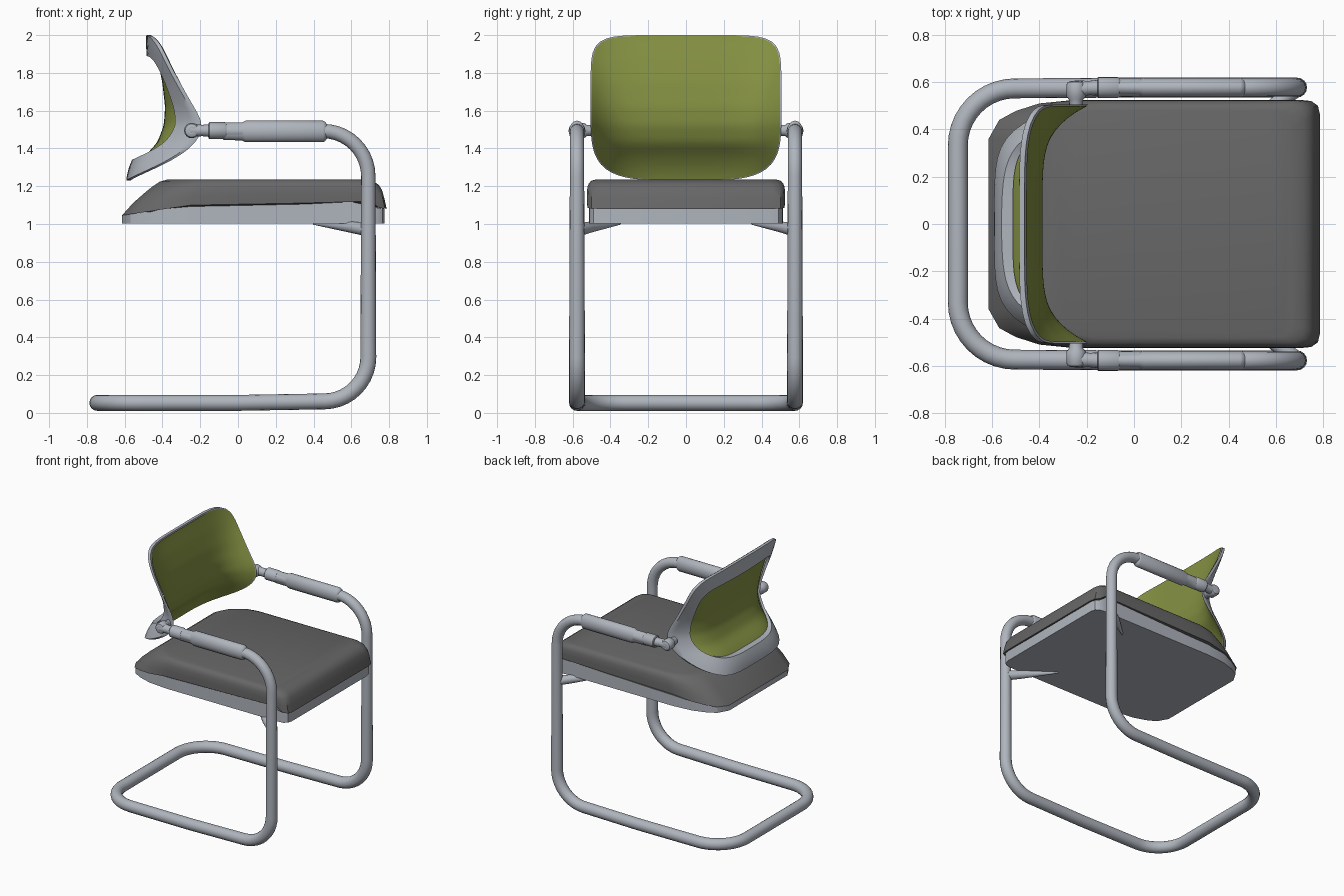
import bpy, math
from mathutils import Vector

if "Cube" in bpy.data.objects:
    bpy.data.objects.remove(bpy.data.objects["Cube"])


def material(name, r, g, b):
    m = bpy.data.materials.new(name)
    m.diffuse_color = (r, g, b, 1)
    m.use_nodes = True
    m.node_tree.nodes["Principled BSDF"].inputs["Base Color"].default_value = m.diffuse_color
    return m


SILVER = material("silver grey", .43, .46, .51)
CHARCOAL = material("charcoal fabric", .135, .135, .135)
GREEN = material("olive green", .235, .285, .055)


def interp(pts, t):
    if t <= pts[0][0]:
        return pts[0][1]
    for (a, va), (b, vb) in zip(pts, pts[1:]):
        if t <= b:
            return va + (vb - va) * (t - a) / (b - a)
    return pts[-1][1]


def smooth_interp(pts, t, h=.02):
    return sum(interp(pts, t + k * h) for k in (-1, -.5, 0, .5, 1)) / 5


def activate(ob):
    bpy.ops.object.select_all(action='DESELECT')
    ob.select_set(True)
    bpy.context.view_layer.objects.active = ob


def mesh_object(name, verts, faces, mat, angle=40):
    me = bpy.data.meshes.new(name)
    me.from_pydata(verts, [], faces)
    me.materials.append(mat)
    ob = bpy.data.objects.new(name, me)
    bpy.context.collection.objects.link(ob)
    activate(ob)
    bpy.ops.object.mode_set(mode='EDIT')
    bpy.ops.mesh.select_all(action='SELECT')
    bpy.ops.mesh.normals_make_consistent(inside=False)
    bpy.ops.object.mode_set(mode='OBJECT')
    bpy.ops.object.shade_smooth_by_angle(angle=math.radians(angle))
    return ob


def loft(n, rows, closed_rows=False):
    """Quads joining consecutive closed loops of n vertices."""
    return [(r % rows * n + i, r % rows * n + (i + 1) % n,
             (r + 1) % rows * n + (i + 1) % n, (r + 1) % rows * n + i)
            for r in range(rows if closed_rows else rows - 1) for i in range(n)]


def tube(name, pts, radii, mat, loc=(0, 0, 0), scale=(1, 1, 1)):
    cu = bpy.data.curves.new(name, 'CURVE')
    cu.dimensions = '3D'
    cu.bevel_depth = 1
    cu.bevel_resolution = 6
    cu.use_fill_caps = True
    sp = cu.splines.new('POLY')
    sp.points.add(len(pts) - 1)
    for p, co, r in zip(sp.points, pts, radii):
        p.co = (*co, 1)
        p.radius = r
    cu.materials.append(mat)
    ob = bpy.data.objects.new(name, cu)
    ob.location, ob.scale = loc, scale
    bpy.context.collection.objects.link(ob)
    activate(ob)
    bpy.ops.object.convert(target='MESH')
    bpy.ops.object.shade_smooth_by_angle(angle=math.radians(40))
    return bpy.context.object


def fillet(pts, steps=10):
    """Polyline from (point, corner radius) pairs with round right-angle bends."""
    out = [Vector(pts[0][0])]
    for i in range(1, len(pts) - 1):
        p, r = Vector(pts[i][0]), pts[i][1]
        if r == 0:
            out.append(p)
            continue
        a = (Vector(pts[i - 1][0]) - p).normalized() * r
        b = (Vector(pts[i + 1][0]) - p).normalized() * r
        for k in range(steps + 1):
            t = k / steps * math.pi / 2
            out.append(p + a * (1 - math.sin(t)) + b * (1 - math.cos(t)))
    out.append(Vector(pts[-1][0]))
    return out


# Continuous cantilever tube: arm, upright, floor loop and back up
W = .577
half = [((-.14, W, 1.492), 0), ((.69, W, 1.492), .24), ((.69, W, .065), .23),
        ((0, W, .053), 0), ((-.745, W - .005, .053), .24)]
path = fillet(half + [((x, -y, z), r) for (x, y, z), r in reversed(half)])
tube("tube_frame", path, [.042 if p.z < .3 else .038 for p in path], SILVER)

for s, side in ((1, "left"), (-1, "right")):
    # Arm pad, oval in section
    tube("arm_pad_" + side,
         [(x, 0, 0) for x in (-.29, -.285, -.19, -.17, .24, .25, .26)],
         [.04, .046, .047, .057, .057, .052, .04], SILVER,
         (.21, s * W, 1.49), (1, .75, 1))
    tube("arm_end_" + side, [(x, s * W, 1.494) for x in (-.155, -.15, -.07, -.06)],
         [.04, .045, .045, .038], SILVER, scale=(1, 1, 1))
    # Pivot holding the backrest
    tube("pivot_neck_" + side,
         [(-.25, s * .572, 1.495), (-.19, s * .575, 1.495), (-.14, s * W, 1.494)],
         [.036, .03, .034], SILVER)
    tube("pivot_" + side, [(-.245, s * y, 1.495) for y in (.49, .525, .54, .59, .6, .605)],
         [.028, .03, .041, .041, .035, .02], SILVER)
    # Tapered bracket under the seat
    tube("seat_bracket_" + side,
         [(.68, s * .565, .97), (.6, s * .51, .983), (.40, s * .35, 1.002)],
         [.034, .03, .006], SILVER)

# Seat outline, shared by the cushion and its base
edge = [(-.615, .36), (-.57, .44), (-.5, .478), (-.4, .51), (-.25, .525), (.0, .525),
        (.3, .525), (.6, .525), (.70, .525), (.75, .52), (.778, .5), (.787, .46)]
outline = edge + [(x, -y) for x, y in reversed(edge)]
N = len(outline)
SEAM = [(-.615, 1.045), (-.25, 1.10), (.3, 1.11), (.7, 1.12), (.75, 1.085), (.79, 1.08)]

# Cushion: layers of (height share, back shift, side inset, front inset)
layers = [(0, 0, 0, 0), (.35, .06, 0, .012), (.65, .125, .003, .025),
          (.82, .165, .01, .042), (.94, .2, .022, .07), (1, .24, .045, .12)]
verts = []
for f, back, inset, front in layers:
    for x, y in outline:
        z0 = interp(SEAM, x)
        wb = min(1, max(0, (-.1 - x) / .45))
        wf = min(1, max(0, (x - .55) / .2))
        verts.append((x + back * wb - front * wf, y - math.copysign(inset, y),
                      z0 + f * (1.235 - z0)))
top = [tuple(range((len(layers) - 1) * N, len(layers) * N)), tuple(range(N))]
mesh_object("seat_cushion", verts, loft(N, len(layers)) + top, CHARCOAL, 35)

# Seat base pan
verts = [(x * .99 - .004, y * .98, 1.003) for x, y in outline]
verts += [(x * .99 - .004, y * .98, interp(SEAM, x)) for x, y in outline]
mesh_object("seat_base", verts,
            loft(N, 2) + [tuple(range(N)), tuple(range(N, 2 * N))], SILVER, 30)

# Backrest surface: centre profile and forward-swept side profile
CENTRE = [(1.23, -.572), (1.30, -.54), (1.36, -.50), (1.43, -.435), (1.52, -.40),
          (1.62, -.393), (1.75, -.408), (1.88, -.435), (2.0, -.465)]
SIDE = [(1.23, -.36), (1.33, -.28), (1.40, -.23), (1.46, -.20), (1.53, -.19),
        (1.58, -.21), (1.70, -.28), (1.82, -.345), (1.9, -.38), (2.0, -.41)]
M = 96


def back_point(theta, sy, sz, shift):
    c, s = math.cos(theta), math.sin(theta)
    n = 7 if s > 0 else 4
    # blend radially so points spread evenly round the superellipse
    k = (abs(c) ** n + abs(s) ** n) ** (-1 / n)
    y, z = .505 * sy * c * k, 1.615 + .385 * sz * s * k
    a = smooth_interp(CENTRE, z)
    b = smooth_interp(SIDE, z)
    return (a + (b - a) * abs(y / .505) ** 5 + shift, y, z)


thetas = [2 * math.pi * i / M for i in range(M)]

# Green panel
R = 20
verts = [back_point(t, .988 * r / R, .988 * r / R, .007)
         for r in range(1, R + 1) for t in thetas]
verts.append(back_point(0, 0, 0, .007))
fan = [(i, (i + 1) % M, len(verts) - 1) for i in range(M)]
mesh_object("back_panel", verts, loft(M, R) + fan, GREEN, 60)

# Silver ring behind the panel, thicker at its inner edge
verts = []
K = 6
for j in range(2 * K):
    front = j < K
    q = (j if front else 2 * K - 1 - j) / (K - 1)      # 0 inner, 1 outer
    for t in thetas:
        thick = .022 * q + (1 - q) * (.016 + .032 * math.sin(t) ** 2)
        verts.append(back_point(t, .84 + .16 * q, .71 + .29 * q, 0 if front else -thick))
mesh_object("back_frame", verts, loft(M, 2 * K, True), SILVER, 40)
